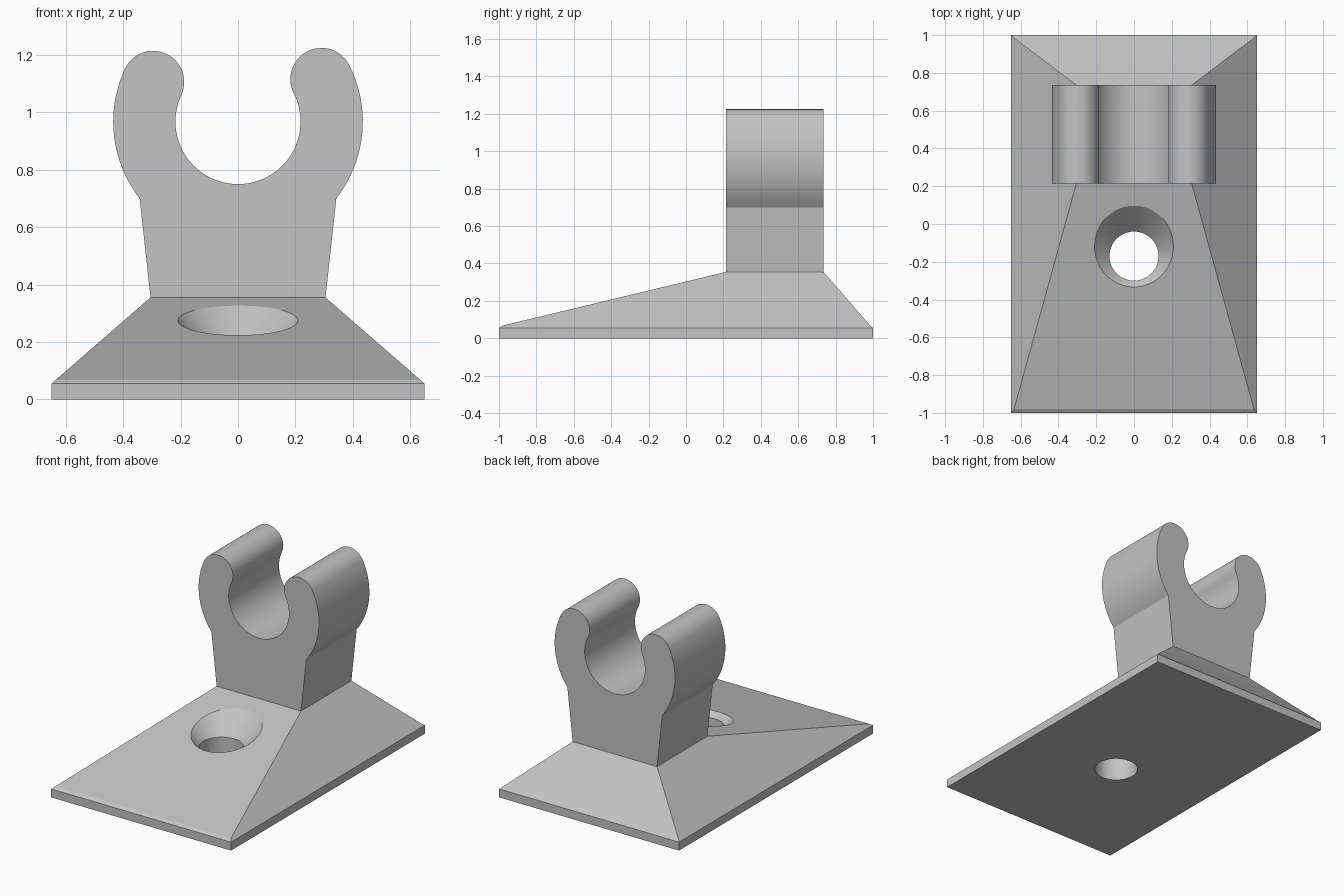
import bpy, bmesh
from math import sin, cos, radians, asin

cube = bpy.data.objects.get("Cube")
if cube:
    bpy.data.objects.remove(cube, do_unlink=True)

grey = bpy.data.materials.new("plain grey")
grey.use_nodes = True
colour = (0.55, 0.55, 0.55, 1)
grey.diffuse_color = colour
grey.node_tree.nodes["Principled BSDF"].inputs["Base Color"].default_value = colour

BACK, FRONT = 0.735, 0.215      # depth of the clip
TOP, NECK = 0.355, 0.305        # height and half width where clip meets base


def make_object(name, bm):
    bmesh.ops.recalc_face_normals(bm, faces=bm.faces)
    mesh = bpy.data.meshes.new(name)
    bm.to_mesh(mesh)
    bm.free()
    mesh.materials.append(grey)
    obj = bpy.data.objects.new(name, mesh)
    bpy.context.collection.objects.link(obj)
    return obj


def activate(obj):
    bpy.ops.object.select_all(action='DESELECT')
    obj.select_set(True)
    bpy.context.view_layer.objects.active = obj


def loft(name, rings):
    """Skin a stack of closed rings and cap both ends."""
    bm = bmesh.new()
    loops = [[bm.verts.new(p) for p in ring] for ring in rings]
    n = len(loops[0])
    for low, high in zip(loops, loops[1:]):
        for i in range(n):
            j = (i + 1) % n
            bm.faces.new((low[i], low[j], high[j], high[i]))
    bm.faces.new(loops[0][::-1])
    bm.faces.new(loops[-1])
    return make_object(name, bm)


def rectangle(half, y0, y1, z):
    return [(-half, y0, z), (half, y0, z), (half, y1, z), (-half, y1, z)]


def circle(radius, y, z, n=64):
    turn = radians(360 / n)
    return [(radius * cos(i * turn), y + radius * sin(i * turn), z) for i in range(n)]


def arc(cx, cz, radius, start, end, steps):
    angles = [radians(start + (end - start) * i / steps) for i in range(steps + 1)]
    return [(cx + radius * cos(a), cz + radius * sin(a)) for a in angles]


# Sloping base plate with a thin upright edge
base = loft("base_plate", [
    rectangle(0.65, -1, 1, 0),
    rectangle(0.65, -1, 1, 0.055),
    rectangle(0.635, -0.98, 0.985, 0.068),
    rectangle(NECK, FRONT, BACK, TOP)])

# Countersunk screw hole
hole_y, hole_r = -0.17, 0.13
cutter = loft("screw_hole_cutter", [
    circle(hole_r, hole_y, -0.1),
    circle(hole_r, hole_y, 0.19),
    circle(hole_r + 0.31, hole_y, 0.5)])
cutter.hide_render = True
cut = base.modifiers.new("screw_hole", 'BOOLEAN')
cut.operation = 'DIFFERENCE'
cut.solver = 'EXACT'
cut.object = cutter
activate(base)
bpy.ops.object.modifier_apply(modifier=cut.name)
bpy.data.objects.remove(cutter, do_unlink=True)

# Open ring clip on a tapered neck, with rounded tips
centre, inner, outer = 0.968, 0.218, 0.435
middle, tip = (inner + outer) / 2, (outer - inner) / 2
right_end, left_end = 27, 155   # angles where the two jaws stop
shoulder = -38                  # angle where the neck meets the ring


def tip_arc(angle, start):
    a = radians(angle)
    return arc(middle * cos(a), centre + middle * sin(a), tip, start, start + 180, 28)


profile = [(-NECK, TOP), (NECK, TOP)]
profile += arc(0, centre, outer, shoulder, right_end, 20)
profile += tip_arc(right_end, right_end)[1:]
profile += arc(0, centre, inner, right_end, left_end - 360, 60)[1:]
profile += tip_arc(left_end, left_end - 180)[1:]
profile += arc(0, centre, outer, left_end, 180 - shoulder, 20)[1:]

clip = loft("pipe_clip", [[(x, y, z) for x, z in profile] for y in (FRONT, BACK)])

# Smooth the curved walls, keep the edges crisp
for obj in (base, clip):
    activate(obj)
    bpy.ops.object.shade_smooth_by_angle(angle=radians(12))
